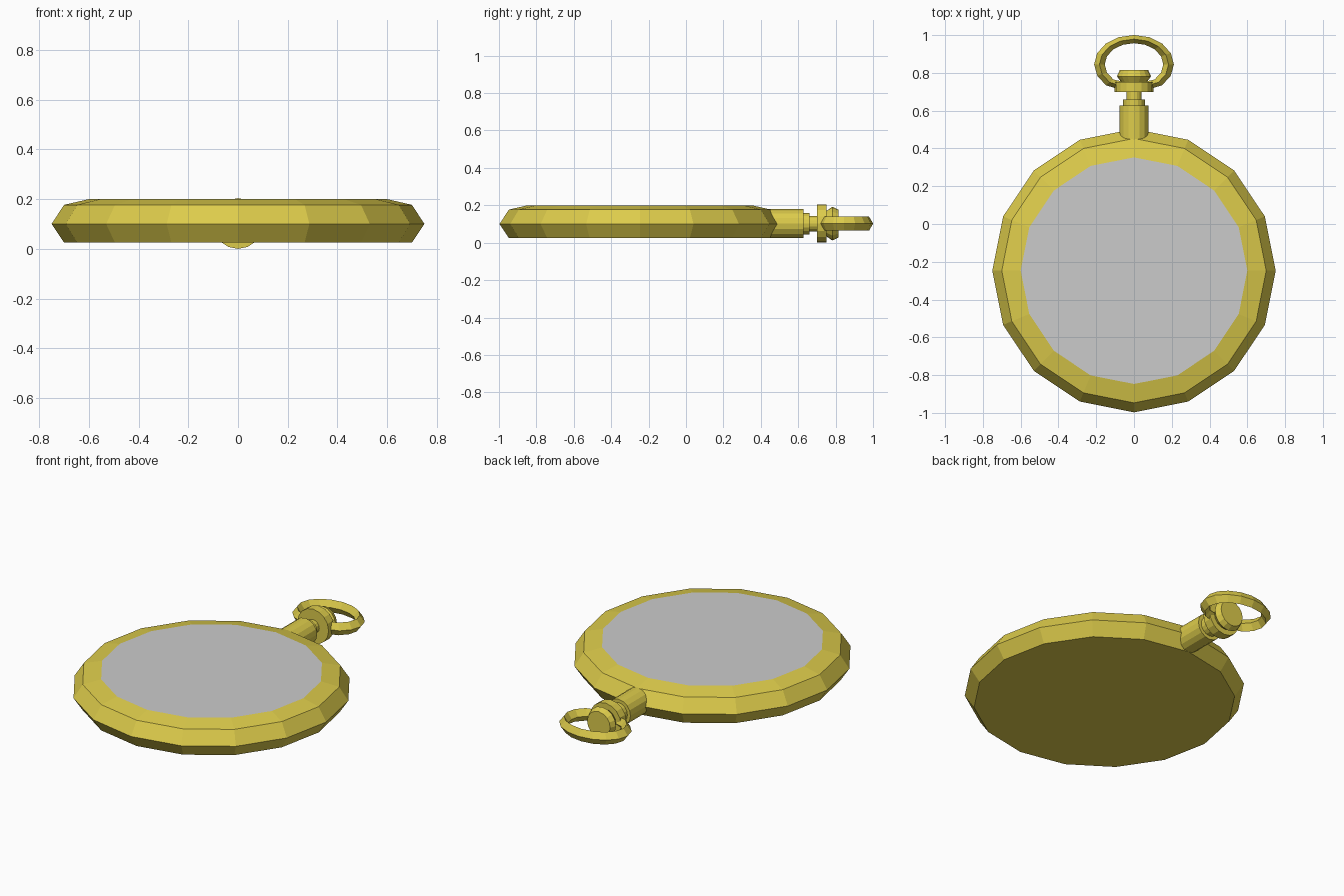
import bpy, bmesh
from math import cos, sin, pi, radians
from mathutils import Matrix

if "Cube" in bpy.data.objects:
    bpy.data.objects.remove(bpy.data.objects["Cube"])

gold = bpy.data.materials.new("gold")
gold.diffuse_color = (0.72, 0.6, 0.07, 1)
gold.use_nodes = True
gold.node_tree.nodes["Principled BSDF"].inputs["Base Color"].default_value = gold.diffuse_color


def finish(bm, name, mat=None):
    bmesh.ops.recalc_face_normals(bm, faces=bm.faces)
    me = bpy.data.meshes.new(name)
    bm.to_mesh(me)
    bm.free()
    ob = bpy.data.objects.new(name, me)
    bpy.context.collection.objects.link(ob)
    if mat:
        me.materials.append(mat)
    return ob


def skin(bm, rings):
    for a, b in zip(rings, rings[1:]):
        n = len(a)
        for i in range(n):
            j = (i + 1) % n
            bm.faces.new((a[i], a[j], b[j], b[i]))


def lathe(name, profile, n, matrix, mat=None, cap_end=True):
    """Spin (radius, height) points around z, then place with matrix."""
    bm = bmesh.new()
    rings = [[bm.verts.new((r * cos(2 * pi * i / n), r * sin(2 * pi * i / n), h))
              for i in range(n)] for r, h in profile]
    skin(bm, rings)
    bm.faces.new(rings[0])
    if cap_end and len(rings) > 1:
        bm.faces.new(rings[-1])
    bm.transform(matrix)
    return finish(bm, name, mat)


# Case body and the pale glass filling its open top
CY = -0.247
at_case = Matrix.Translation((0, CY, 0))
lathe("case", [(0.70, 0.025), (0.75, 0.10), (0.70, 0.177), (0.60, 0.20)],
      16, at_case, gold, cap_end=False)
lathe("glass", [(0.60, 0.20)], 16, at_case)

# Stem, collar, neck, crown disc and knob, all along +y
along_y = Matrix.Translation((0, 0, 0.102)) @ Matrix.Rotation(radians(-90), 4, 'X')
parts = {
    "stem": [(0.077, 0.405), (0.077, 0.628)],
    "collar": [(0.057, 0.61), (0.057, 0.66)],
    "neck": [(0.041, 0.64), (0.041, 0.72)],
    "crown_disc": [(0.102, 0.70), (0.102, 0.752)],
    "crown_knob": [(0.066, 0.74), (0.069, 0.752), (0.09, 0.782), (0.075, 0.815)],
}
for name, prof in parts.items():
    lathe(name, prof, 16, along_y, gold)

# Open oval bow with a diamond cross-section, ending inside the crown disc
bm = bmesh.new()
rings = []
for k in range(-3, 12):
    a = k * pi / 8
    end = 0.012 if k in (-3, 11) else 0
    rings.append([bm.verts.new(((0.183 + d) * cos(a),
                                0.845 + end + (0.134 + d * 0.77) * sin(a),
                                0.102 + z))
                  for d, z in ((0.028, 0), (0, 0.037), (-0.028, 0), (0, -0.037))])
skin(bm, rings)
bm.faces.new(rings[0])
bm.faces.new(rings[-1])
finish(bm, "bow", gold)
